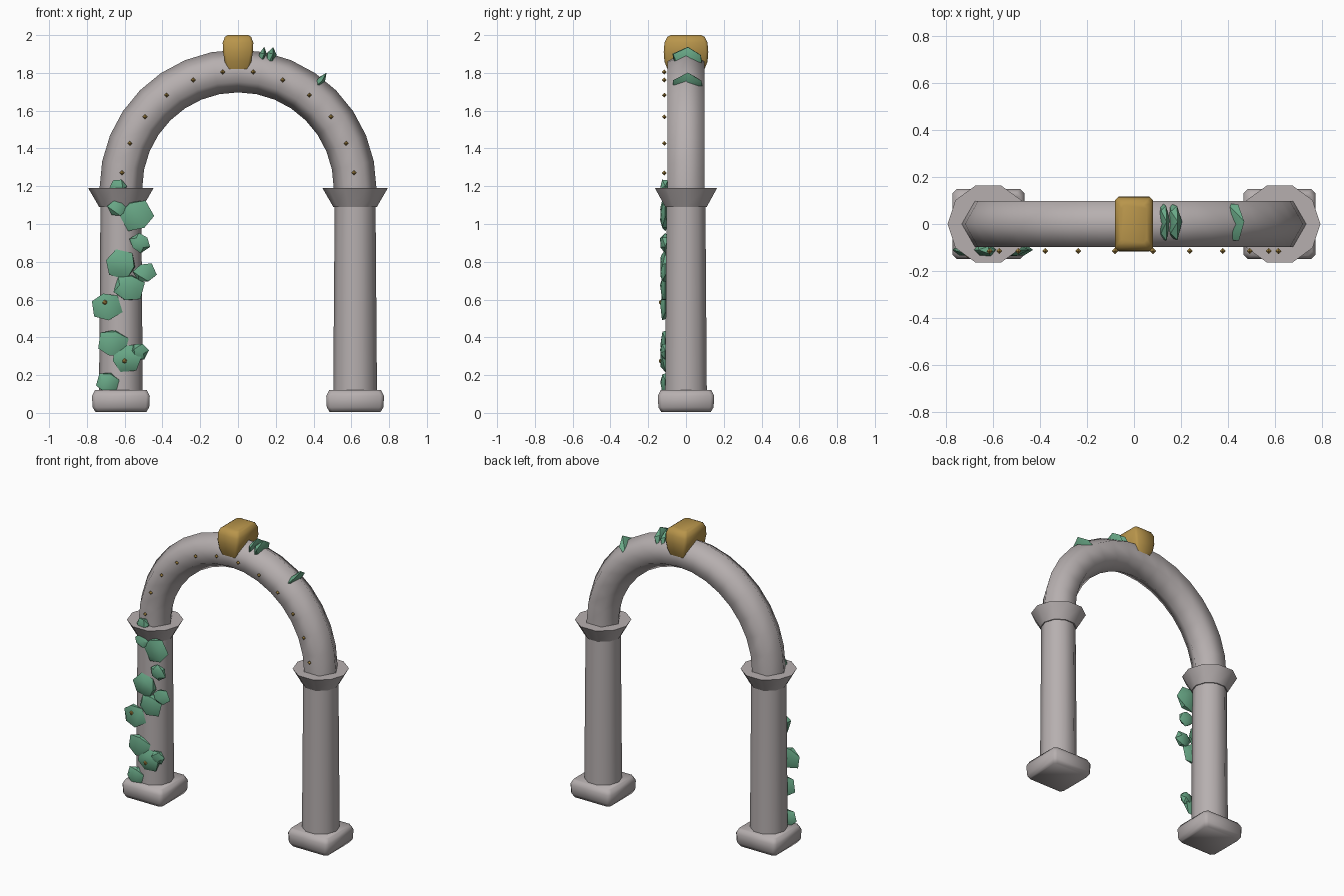
import bpy, bmesh, math, random
from mathutils import Matrix, Vector

random.seed(4)
if "Cube" in bpy.data.objects:
    bpy.data.objects.remove(bpy.data.objects["Cube"])


def material(name, rgb):
    m = bpy.data.materials.new(name)
    m.use_nodes = True
    m.diffuse_color = (*rgb, 1)
    m.node_tree.nodes["Principled BSDF"].inputs["Base Color"].default_value = (*rgb, 1)
    return m


STONE = material("pale_stone", (0.47, 0.43, 0.43))
LEAF = material("ivy_green", (0.14, 0.39, 0.24))
GOLD = material("old_gold", (0.48, 0.30, 0.07))

SPAN, SPRING = 0.62, 1.19  # arch radius and springing height


def finish(name, bm, mat, angle=None):
    bmesh.ops.recalc_face_normals(bm, faces=bm.faces[:])
    me = bpy.data.meshes.new(name)
    bm.to_mesh(me)
    bm.free()
    me.materials.append(mat)
    ob = bpy.data.objects.new(name, me)
    bpy.context.collection.objects.link(ob)
    if angle:
        bpy.ops.object.select_all(action='DESELECT')
        ob.select_set(True)
        bpy.context.view_layer.objects.active = ob
        bpy.ops.object.shade_smooth_by_angle(angle=math.radians(angle))
    return ob


def loft(name, rings, mat, angle, caps=True):
    """Skin a list of equally long point rings."""
    bm = bmesh.new()
    loops = [[bm.verts.new(p) for p in ring] for ring in rings]
    for a, b in zip(loops, loops[1:]):
        for i in range(len(a)):
            j = (i + 1) % len(a)
            bm.faces.new((a[i], a[j], b[j], b[i]))
    if caps:
        bm.faces.new(loops[0])
        bm.faces.new(loops[-1])
    return finish(name, bm, mat, angle)


def round_ring(x, z, r, sides=10):
    return [(x + r * math.cos(math.tau * i / sides), r * math.sin(math.tau * i / sides), z)
            for i in range(sides)]


def block_ring(x, z, hx, hy, c):
    """Rectangle with chamfered corners."""
    return [(x + px, py, z) for px, py in (
        (hx, c - hy), (hx, hy - c), (hx - c, hy), (c - hx, hy),
        (-hx, hy - c), (-hx, c - hy), (c - hx, -hy), (hx - c, -hy))]


# Columns: cushion base, tapered shaft, flared capital
for side, x in (("left", SPAN), ("right", -SPAN)):
    loft(side + "_base",
         [block_ring(x, z, h, h - 0.004, 0.018)
          for z, h in ((0.005, 0.135), (0.03, 0.15), (0.09, 0.153), (0.12, 0.138))],
         STONE, 60)
    loft(side + "_shaft", [round_ring(x, 0.08, 0.116), round_ring(x, 1.12, 0.108)], STONE, 40)
    loft(side + "_capital", [round_ring(x, 1.09, 0.115), round_ring(x, SPRING, 0.173)], STONE, 40)

# Arch: hexagonal tube swept over a half circle
steps = 16
rings = []
for s in range(steps + 1):
    a = math.pi * s / steps
    ring = []
    for i in range(6):
        t = math.tau * i / 6
        r = SPAN + 0.113 * math.cos(t)
        ring.append((r * math.cos(a), 0.113 * math.sin(t), SPRING + r * math.sin(a)))
    rings.append(ring)
loft("arch", rings, STONE, 65)

# Keystone: barrel-shaped block on the crown
loft("keystone",
     [block_ring(0, z, hx, hy, 0.014) for z, hx, hy in (
         (1.80, 0.056, 0.09), (1.86, 0.070, 0.114), (1.91, 0.079, 0.118),
         (1.96, 0.081, 0.114), (1.99, 0.070, 0.10), (2.0, 0.055, 0.08))],
     GOLD, 50)

# Gold studs along the front of the arch
for i in range(12):
    a = math.radians(15 * i + 7.5)
    bm = bmesh.new()
    centre = Vector((SPAN * math.cos(a), -0.115, SPRING + SPAN * math.sin(a)))
    hub = [bm.verts.new(centre + Vector(d) * 0.013) for d in
           ((1, 0, 0), (0, 0, 1), (-1, 0, 0), (0, 0, -1))]
    for y in (-1, 1):
        tip = bm.verts.new(centre + Vector((0, y * 0.013, 0)))
        for j in range(4):
            bm.faces.new((hub[j], hub[(j + 1) % 4], tip))
    finish("arch_stud", bm, GOLD)


def clump(name, centre, size, turn=0.0, spin=0.0):
    """Slightly irregular flattened foliage lump."""
    bm = bmesh.new()
    bmesh.ops.create_icosphere(bm, subdivisions=1, radius=1)
    for v in bm.verts:
        v.co *= random.uniform(0.92, 1.12)
    bm.transform(Matrix.Translation(centre) @ Matrix.Rotation(turn, 4, 'Y')
                 @ Matrix.Diagonal((*size, 1)) @ Matrix.Rotation(spin, 4, 'Y'))
    finish(name, bm, LEAF, 35)


# Ivy climbing the front of the right column: x, z, radius
ivy = ((-0.635, 1.195, 0.05), (-0.64, 1.085, 0.05), (-0.535, 1.045, 0.09),
       (-0.52, 0.90, 0.058), (-0.62, 0.79, 0.085), (-0.495, 0.74, 0.06),
       (-0.58, 0.665, 0.082), (-0.70, 0.565, 0.085), (-0.665, 0.365, 0.085),
       (-0.59, 0.285, 0.085), (-0.525, 0.325, 0.05), (-0.69, 0.16, 0.062))
for x, z, r in ivy:
    clump("ivy_leaf", (x, -0.11, z), (r, 0.029, r * 0.95), spin=random.uniform(0, 6))

# Ivy tufts straddling the top of the arch: angle from crown, radius, thickness
for deg, r, thick in ((10.5, 0.685, 0.022), (14, 0.695, 0.028), (37.5, 0.685, 0.024)):
    a = math.radians(deg)
    clump("arch_ivy", (r * math.sin(a), 0.01, SPRING + r * math.cos(a)),
          (thick, 0.086, 0.08), turn=a)

# Small blossoms on two ivy leaves
for x, z in ((-0.705, 0.585), (-0.60, 0.275)):
    bm = bmesh.new()
    bmesh.ops.create_icosphere(bm, subdivisions=1, radius=0.014)
    bm.transform(Matrix.Translation((x, -0.131, z)))
    finish("blossom", bm, GOLD)
